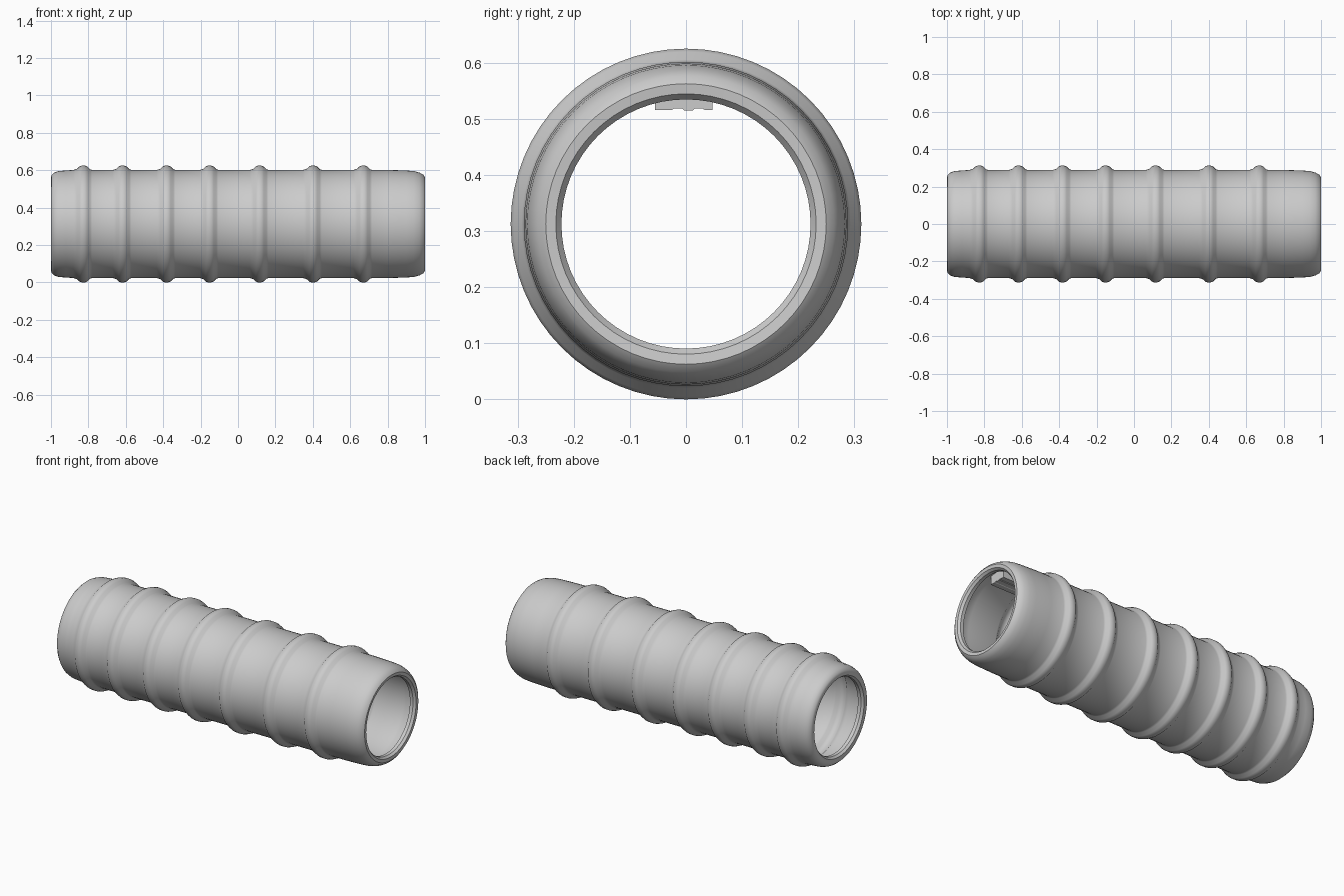
import bpy, bmesh, math

if "Cube" in bpy.data.objects:
    bpy.data.objects.remove(bpy.data.objects["Cube"])

CZ = 0.3125          # height of the tube axis
SEG = 64
WALL = 0.026
RIDGES = [-0.825, -0.615, -0.38, -0.15, 0.118, 0.403, 0.672]
BUMP = [(-0.055, 0.0), (-0.036, 0.006), (-0.022, 0.019), (-0.01, 0.0235),
        (0.006, 0.0235), (0.02, 0.018), (0.034, 0.004), (0.045, 0.0)]


def finish(name, bm):
    bmesh.ops.recalc_face_normals(bm, faces=bm.faces)
    me = bpy.data.meshes.new(name)
    bm.to_mesh(me)
    bm.free()
    ob = bpy.data.objects.new(name, me)
    bpy.context.collection.objects.link(ob)
    return ob


def lathe_x(name, profile):
    """Revolve a closed (x, radius) profile around the tube axis."""
    bm = bmesh.new()
    rings = []
    for x, r in profile:
        rings.append([bm.verts.new((x, r * math.sin(2 * math.pi * i / SEG),
                                    CZ + r * math.cos(2 * math.pi * i / SEG)))
                      for i in range(SEG)])
    for a, b in zip(rings, rings[1:] + rings[:1]):
        for i in range(SEG):
            j = (i + 1) % SEG
            bm.faces.new((a[i], a[j], b[j], b[i]))
    ob = finish(name, bm)
    bpy.context.view_layer.objects.active = ob
    ob.select_set(True)
    bpy.ops.object.shade_smooth_by_angle(angle=math.radians(35))
    ob.select_set(False)
    return ob


# corrugated hollow sleeve: ribbed wall with rounded, inward-turned rims
ribs = [(c + dx, 0.289 + dr) for c in RIDGES for dx, dr in BUMP]
left_rim = [(-0.985, 0.222), (-0.998, 0.232), (-1.0, 0.25), (-0.996, 0.262),
            (-0.982, 0.275), (-0.96, 0.283), (-0.92, 0.286)]
right_rim = [(0.80, 0.289), (0.90, 0.286), (0.94, 0.283), (0.97, 0.275),
             (0.99, 0.264), (1.0, 0.25), (0.998, 0.232), (0.985, 0.222)]
inner = [(x, r - WALL) for x, r in reversed(ribs)]
right_inner = [(0.965, 0.222), (0.965, 0.245), (0.94, 0.257), (0.90, 0.26)]
left_inner = [(-0.92, 0.26), (-0.95, 0.255), (-0.965, 0.245), (-0.965, 0.222)]
lathe_x("ribbed_sleeve", left_rim + ribs + right_rim + right_inner + inner + left_inner)

# grooved key bar hanging from the inside top of the wall
section = [(-0.055, 0.58), (-0.055, 0.516), (-0.025, 0.516), (-0.022, 0.518),
           (-0.006, 0.518), (-0.003, 0.515), (0.012, 0.515), (0.015, 0.518),
           (0.03, 0.518), (0.033, 0.516), (0.047, 0.516), (0.047, 0.58)]
bm = bmesh.new()
face = bm.faces.new([bm.verts.new((0.45, y, z)) for y, z in section])
ext = bmesh.ops.extrude_face_region(bm, geom=[face], use_keep_orig=True)
moved = [g for g in ext["geom"] if isinstance(g, bmesh.types.BMVert)]
bmesh.ops.translate(bm, verts=moved, vec=(0.47, 0, 0))
finish("inner_key", bm)
